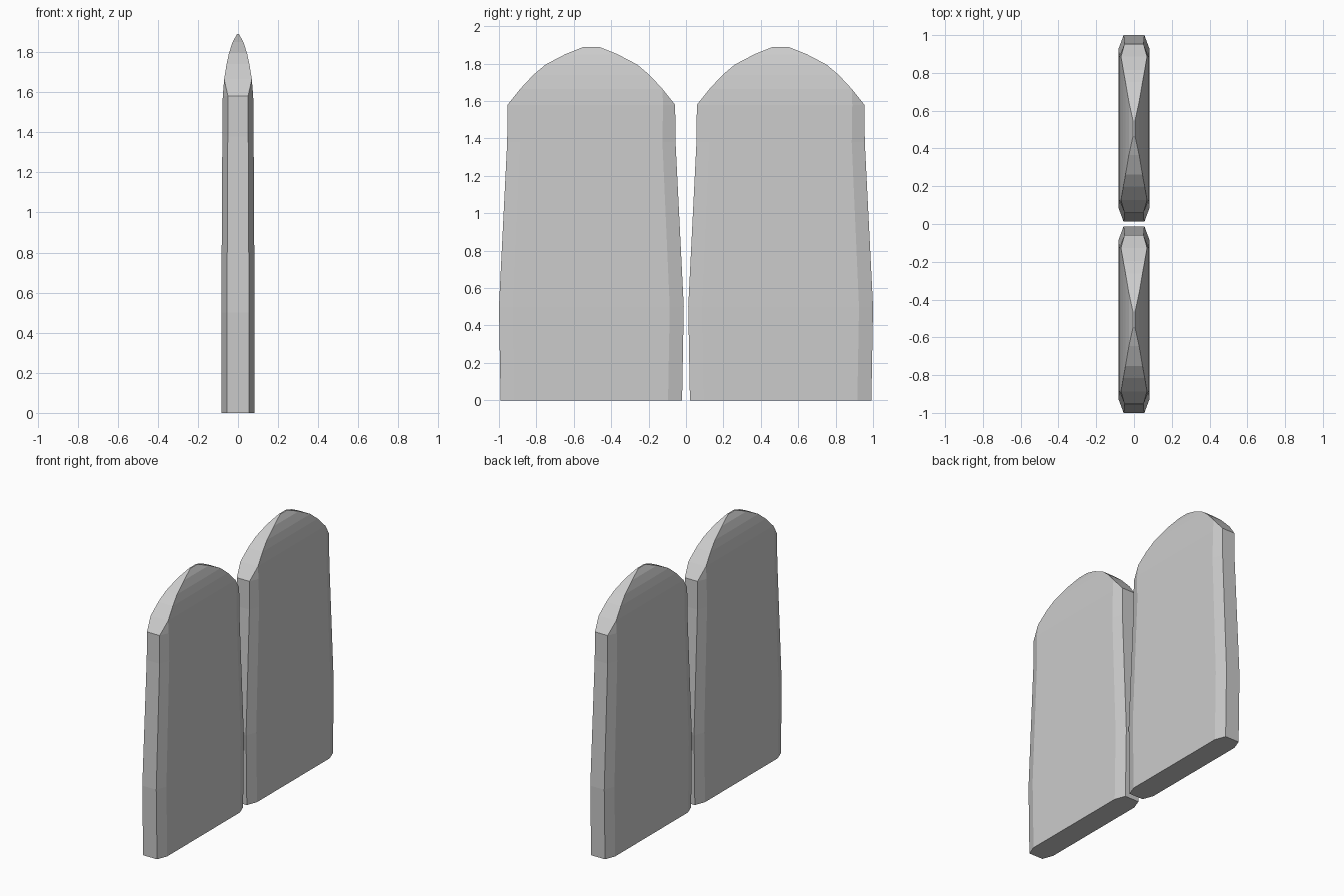
import bpy, bmesh

if "Cube" in bpy.data.objects:
    bpy.data.objects.remove(bpy.data.objects["Cube"])

# Slab cross-sections: height, half width (y), half thickness (x), chamfer in y, chamfer in x
SECTIONS = [
    (0.00, 0.485, 0.083, 0.075, 0.028),
    (0.50, 0.494, 0.083, 0.075, 0.028),
    (1.38, 0.450, 0.078, 0.070, 0.027),
    (1.58, 0.448, 0.076, 0.065, 0.026),
    (1.665, 0.380, 0.069, 0.0, 0.0),
    (1.74, 0.310, 0.057, 0.0, 0.0),
    (1.795, 0.245, 0.045, 0.0, 0.0),
    (1.85, 0.140, 0.027, 0.0, 0.0),
    (1.89, 0.040, 0.005, 0.0, 0.0),
]


def ring(bm, z, w, t, cy, cx):
    pts = [(t, w - cy), (t - cx, w), (cx - t, w), (-t, w - cy),
           (-t, cy - w), (cx - t, -w), (t - cx, -w), (t, cy - w)]
    return [bm.verts.new((x, y, z)) for x, y in pts]


def build_slab(name, y):
    bm = bmesh.new()
    rings = [ring(bm, *s) for s in SECTIONS]
    for low, high in zip(rings, rings[1:]):
        for i in range(8):
            j = (i + 1) % 8
            bm.faces.new((low[i], low[j], high[j], high[i]))
    bm.faces.new(rings[0][::-1])
    bm.faces.new(rings[-1])
    # Collapse the chamfers where the domed top begins
    bmesh.ops.remove_doubles(bm, verts=bm.verts[:], dist=0.0005)
    bmesh.ops.recalc_face_normals(bm, faces=bm.faces[:])
    mesh = bpy.data.meshes.new(name)
    bm.to_mesh(mesh)
    bm.free()
    obj = bpy.data.objects.new(name, mesh)
    obj.location.y = y
    bpy.context.collection.objects.link(obj)


# Two matching round-topped slabs side by side
build_slab("front_slab", -0.506)
build_slab("back_slab", 0.506)
